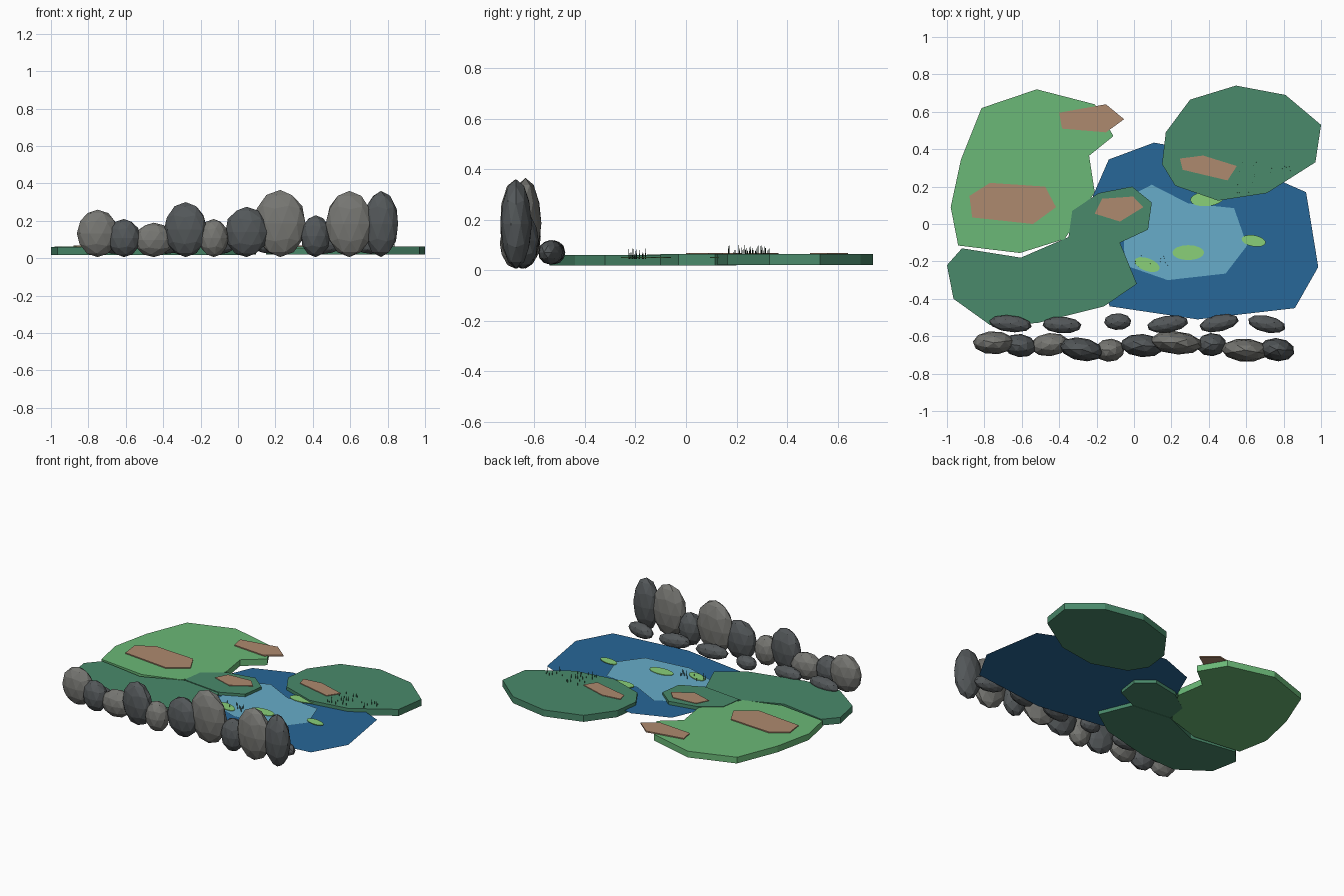
import bpy, bmesh, random
from math import cos, sin, pi, radians
from mathutils import Matrix, Vector

if "Cube" in bpy.data.objects:
    bpy.data.objects.remove(bpy.data.objects["Cube"])

random.seed(4)


def material(name, r, g, b):
    m = bpy.data.materials.new(name)
    m.diffuse_color = [(c / 255) ** 2.2 for c in (r, g, b)] + [1]
    m.use_nodes = True
    m.node_tree.nodes["Principled BSDF"].inputs["Base Color"].default_value = m.diffuse_color
    return m


LIGHT_GREEN = material("light_grass", 106, 183, 118)
DARK_GREEN = material("dark_grass", 75, 136, 106)
BLUE = material("deep_water", 44, 103, 151)
PALE_BLUE = material("shallow_water", 103, 171, 200)
EARTH = material("earth", 172, 136, 110)
LILY = material("lily", 136, 207, 120)
PALE_STONE = material("pale_stone", 118, 118, 114)
DARK_STONE = material("dark_stone", 84, 88, 90)
REED = material("reed", 40, 60, 45)


def finish(name, bm, mat):
    bmesh.ops.recalc_face_normals(bm, faces=bm.faces)
    me = bpy.data.meshes.new(name)
    bm.to_mesh(me)
    bm.free()
    me.materials.append(mat)
    ob = bpy.data.objects.new(name, me)
    bpy.context.collection.objects.link(ob)
    return ob


def slab(name, outline, z, height, mat):
    """Flat outline, raised into a slab when height is given."""
    bm = bmesh.new()
    face = bm.faces.new([bm.verts.new((x, y, z)) for x, y in outline])
    if face.normal.z < 0 or face.calc_area() and not height:
        face.normal_update()
        if face.normal.z < 0:
            face.normal_flip()
    if height:
        top = bmesh.ops.extrude_face_region(bm, geom=[face], use_keep_orig=True)["geom"]
        bmesh.ops.translate(bm, verts=[v for v in top if isinstance(v, bmesh.types.BMVert)],
                            vec=(0, 0, height))
        return finish(name, bm, mat)
    me_ob = finish(name, bm, mat)
    if me_ob.data.polygons[0].normal.z < 0:
        me_ob.data.flip_normals()
    return me_ob


def stone(name, x, y, z, rx, ry, rz, tilt, mat):
    bm = bmesh.new()
    bmesh.ops.create_icosphere(bm, subdivisions=2, radius=1)
    spin = Matrix.Rotation(random.uniform(0, 2 * pi), 4, 'Z')
    bm.transform(Matrix.Translation((x, y, z)) @ Matrix.Rotation(radians(tilt), 4, 'Z')
                 @ Matrix.Diagonal((rx, ry, rz, 1)) @ spin)
    return finish(name, bm, mat)


# Pond
slab("pond", [(.107, .435), (.3, .4), (.6, .31), (.92, .17), (.985, -.23), (.86, -.45),
              (.34, -.51), (-.13, -.44), (-.25, -.1), (-.22, .15), (-.135, .345)], .042, 0, BLUE)
slab("shallow_water", [(.095, .21), (.29, .11), (.535, .085), (.605, -.115), (.49, -.265),
                       (.18, -.3), (-.05, -.22), (-.06, .13)], .047, 0, PALE_BLUE)

# Grass banks
slab("back_left_bank", [(-.52, .72), (-.21, .64), (-.11, .47), (-.24, .365), (-.21, .17),
                        (-.37, -.08), (-.61, -.155), (-.94, -.115), (-.98, .09),
                        (-.925, .345), (-.815, .62)], .02, .042, LIGHT_GREEN)
slab("right_bank", [(.545, .74), (.81, .69), (1, .53), (.97, .33), (.71, .165), (.45, .125),
                    (.22, .205), (.15, .32), (.17, .49), (.3, .665)], .02, .044, DARK_GREEN)
slab("front_left_bank", [(-1, -.22), (-.92, -.13), (-.605, -.18), (-.35, -.07), (-.075, -.1),
                         (.015, -.32), (-.16, -.44), (-.52, -.53), (-.77, -.54),
                         (-.965, -.4)], .018, .042, DARK_GREEN)
slab("middle_bank", [(-.01, .2), (.095, .115), (.075, -.03), (-.075, -.1), (-.35, -.07),
                     (-.33, .07), (-.19, .165)], .019, .046, DARK_GREEN)

# Bare earth patches
patches = [
    [(-.88, .15), (-.77, .22), (-.475, .2), (-.417, .09), (-.54, 0), (-.865, .035)],
    [(-.4, .595), (-.15, .64), (-.053, .56), (-.15, .49), (-.385, .51)],
    [(-.17, .135), (-.005, .147), (.05, .09), (-.075, .013), (-.21, .055)],
    [(.245, .35), (.37, .366), (.55, .31), (.5, .233), (.26, .29)]]
for i, outline in enumerate(patches):
    slab(f"earth_patch_{i + 1}", outline, .06, .009, EARTH)

# Lily pads
for i, (x, y, rx, ry, tilt) in enumerate([(.39, .135, .09, .04, 5), (.64, -.09, .065, .03, -10),
                                          (.29, -.153, .085, .04, 0), (.07, -.217, .07, .034, -20)]):
    t = radians(tilt)
    ring = [(rx * cos(a), ry * sin(a)) for a in (2 * pi * k / 16 for k in range(16))]
    slab(f"lily_pad_{i + 1}", [(x + u * cos(t) - v * sin(t), y + u * sin(t) + v * cos(t))
                               for u, v in ring], .049, .004, LILY)

# Stone wall along the front: x, y, half width, top height, tilt
wall = [(-.75, -.635, .112, .26, 0), (-.61, -.65, .09, .21, -8), (-.45, -.645, .105, .19, 6),
        (-.28, -.67, .117, .3, -10), (-.13, -.675, .08, .21, 5), (.045, -.65, .117, .275, -4),
        (.225, -.635, .14, .365, -5), (.415, -.645, .08, .23, 4), (.595, -.675, .127, .36, -3),
        (.765, -.672, .094, .36, -6)]
for i, (x, y, rx, top, tilt) in enumerate(wall):
    stone(f"wall_stone_{i + 1}", x, y, (top + .006) / 2, rx, .062, (top - .006) / 2, tilt,
          DARK_STONE if i % 2 else PALE_STONE)

# Low stones at the water edge
low = [(-.66, -.533, .115, -6), (-.385, -.54, .105, -3), (-.087, -.522, .073, 0),
       (.18, -.535, .112, 8), (.455, -.53, .107, 12), (.71, -.535, .103, -12)]
for i, (x, y, rx, tilt) in enumerate(low):
    stone(f"low_stone_{i + 1}", x, y, .071, rx, .045, .048, tilt, DARK_STONE)


# Reed clusters
def reeds(name, count, xs, ys, z, heights):
    bm = bmesh.new()
    for _ in range(count):
        h = random.uniform(*heights)
        at = Vector((random.uniform(*xs), random.uniform(*ys), z + h / 2))
        bmesh.ops.create_cone(bm, cap_ends=True, segments=4, radius1=.002, radius2=.001,
                              depth=h, matrix=Matrix.Translation(at))
    finish(name, bm, REED)


reeds("right_reeds", 32, (.55, .85), (.16, .33), .045, (.03, .055))
reeds("middle_reeds", 14, (0, .18), (-.23, -.16), .045, (.02, .042))
